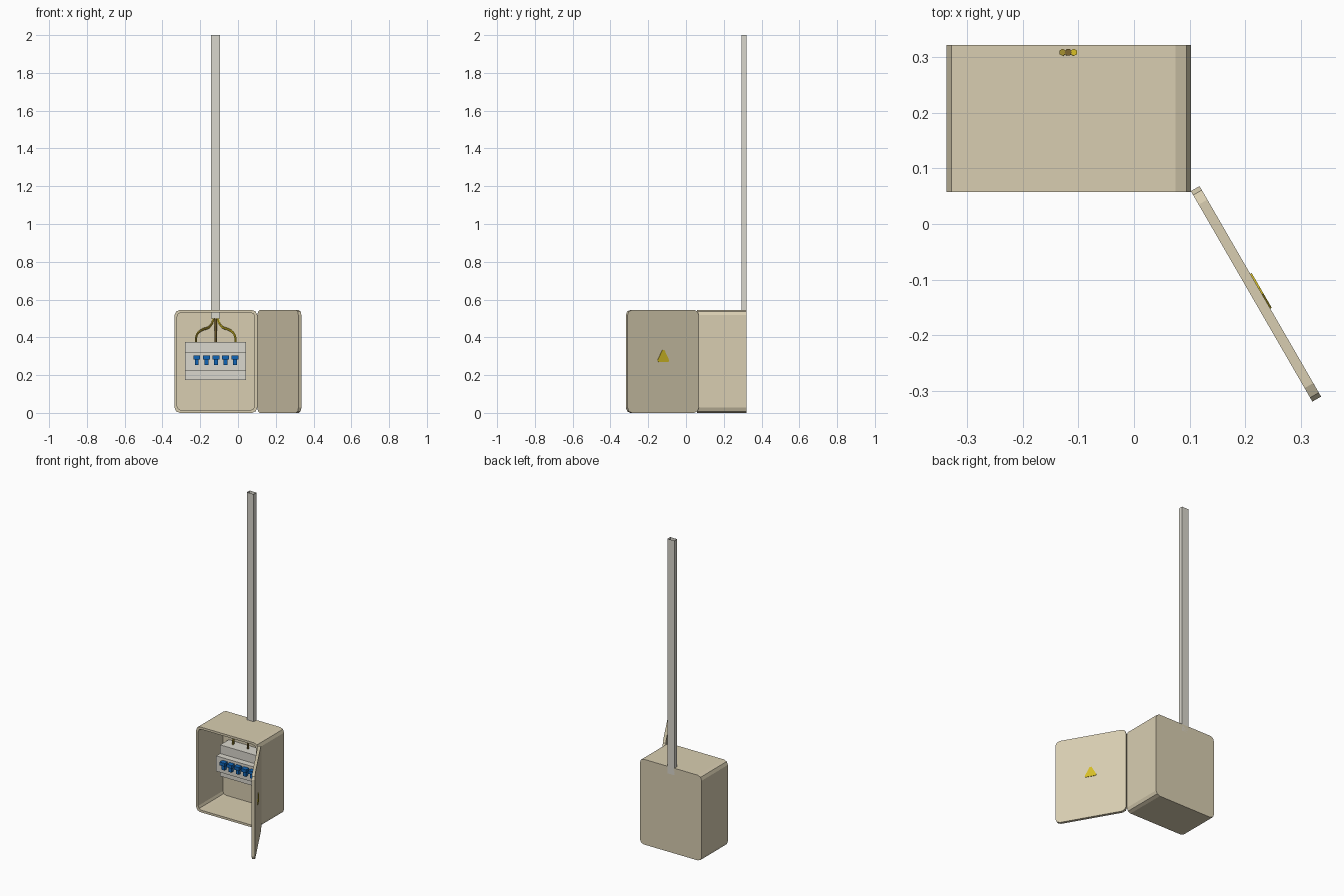
import bpy, bmesh, math
from mathutils import Vector, Matrix

if "Cube" in bpy.data.objects:
    bpy.data.objects.remove(bpy.data.objects["Cube"])


def material(name, rgb):
    m = bpy.data.materials.new(name)
    m.diffuse_color = (*rgb, 1)
    m.use_nodes = True
    m.node_tree.nodes["Principled BSDF"].inputs["Base Color"].default_value = m.diffuse_color
    return m


BEIGE = material("beige_paint", (0.69, 0.615, 0.44))
GREY = material("light_grey_plastic", (0.70, 0.68, 0.61))
BLUE = material("blue_switch", (0.005, 0.13, 0.47))
YELLOW = material("yellow", (0.68, 0.52, 0.02))
BROWN = material("brown_wire", (0.20, 0.13, 0.03))
OCHRE = material("ochre_wire", (0.38, 0.28, 0.03))


def finish(name, bm, mat, recalc=True):
    if recalc:
        bmesh.ops.recalc_face_normals(bm, faces=bm.faces[:])
    me = bpy.data.meshes.new(name)
    bm.to_mesh(me)
    bm.free()
    me.materials.append(mat)
    ob = bpy.data.objects.new(name, me)
    bpy.context.collection.objects.link(ob)
    return ob


def rounded_rect(x0, x1, z0, z1, r, seg=2):
    """Outline points (x, z), with each corner cut into seg pieces."""
    pts = []
    for cx, cz, a0 in ((x1 - r, z1 - r, 0), (x0 + r, z1 - r, 90),
                       (x0 + r, z0 + r, 180), (x1 - r, z0 + r, 270)):
        for i in range(seg + 1):
            a = math.radians(a0 + 90 * i / seg)
            pts.append((cx + r * math.cos(a), cz + r * math.sin(a)))
    return pts


def ring(bm, pts, y):
    return [bm.verts.new((x, y, z)) for x, z in pts]


def bridge(bm, a, b):
    n = len(a)
    for i in range(n):
        bm.faces.new((a[i], a[(i + 1) % n], b[(i + 1) % n], b[i]))


def plate(name, pts, y0, y1, mat, matrix=None):
    """Extrude an x-z outline from y0 to y1."""
    bm = bmesh.new()
    a, b = ring(bm, pts, y0), ring(bm, pts, y1)
    bridge(bm, a, b)
    bm.faces.new(a)
    bm.faces.new(b)
    if matrix:
        bm.transform(matrix)
    return finish(name, bm, mat)


def rect(x0, x1, z0, z1):
    return [(x0, z0), (x1, z0), (x1, z1), (x0, z1)]


# cabinet: rounded shell, open at the front
X0, X1, YF, YB, H, W = -0.336, 0.102, 0.057, 0.321, 0.545, 0.014
outer = rounded_rect(X0, X1, 0, H, 0.028)
inner = rounded_rect(X0 + W, X1 - W, W, H - W, 0.022)
bm = bmesh.new()
loops = [ring(bm, outer, YB), ring(bm, outer, YF),
         ring(bm, inner, YF), ring(bm, inner, YB - W)]
for a, b in zip(loops, loops[1:]):
    bridge(bm, a, b)
bm.faces.new(loops[0])
bm.faces.new(loops[-1])
finish("cabinet", bm, BEIGE)

# door, swung open by 120 degrees; local x runs from hinge to free edge
L, T = 0.436, 0.018
swing = Matrix.Translation((X1, YF + 0.002, 0)) @ Matrix.Rotation(math.radians(-60), 4, 'Z')
plate("door", rounded_rect(0, L, 0, H, 0.028), 0, T, BEIGE, swing)

# warning triangle on the outside of the door
c, s, k = L / 2, 0.036, 0.006
tri = [(c - s + k, 0.27), (c + s - k, 0.27), (c + s, 0.277),
       (c + k, 0.333), (c - k, 0.333), (c - s, 0.277)]
plate("warning_sign", tri, T - 0.001, T + 0.003, YELLOW, swing)

# cable duct: open square tube
bm = bmesh.new()
D = [(-0.142, 0.293), (-0.094, 0.293), (-0.094, YB), (-0.142, YB)]
lo = [bm.verts.new((x, y, 0.50)) for x, y in D]
hi = [bm.verts.new((x, y, 2.0)) for x, y in D]
bridge(bm, lo, hi)
finish("cable_duct", bm, GREY)

# breaker block: stepped profile (y, z) swept along x
profile = [(0.308, 0.175), (0.22, 0.175), (0.22, 0.222), (0.18, 0.222),
           (0.18, 0.32), (0.22, 0.32), (0.22, 0.375), (0.308, 0.375)]
bm = bmesh.new()
ends = [[bm.verts.new((x, y, z)) for y, z in profile] for x in (-0.28, 0.042)]
bridge(bm, *ends)
for e in ends:
    bm.faces.new(e)
finish("breaker_block", bm, GREY)

# five T-shaped switches
for i in range(5):
    x = -0.218 + 0.0505 * i
    plate(f"switch_bar_{i + 1}", rect(x - 0.018, x + 0.018, 0.283, 0.304), 0.15, 0.181, BLUE)
    plate(f"switch_stem_{i + 1}", rect(x - 0.010, x + 0.010, 0.253, 0.283), 0.16, 0.181, BLUE)

# wires from the duct down to the block
MID = -0.118
for name, side, mat in (("left_wire", -1, OCHRE), ("middle_wire", 0, BROWN), ("right_wire", 1, YELLOW)):
    path = [(0.010, 0.308, 0.56), (0.011, 0.306, 0.50), (0.032, 0.295, 0.457),
            (0.075, 0.28, 0.438), (0.099, 0.27, 0.415), (0.105, 0.268, 0.37)]
    cu = bpy.data.curves.new(name, 'CURVE')
    cu.dimensions = '3D'
    cu.bevel_depth = 0.0065
    cu.bevel_resolution = 1
    cu.use_fill_caps = True
    cu.resolution_u = 5
    sp = cu.splines.new('BEZIER')
    sp.bezier_points.add(len(path) - 1)
    for p, (dx, y, z) in zip(sp.bezier_points, path):
        p.co = Vector((MID + side * dx, y, z))
        p.handle_left_type = p.handle_right_type = 'AUTO'
    cu.materials.append(mat)
    ob = bpy.data.objects.new(name, cu)
    bpy.context.collection.objects.link(ob)
    bpy.ops.object.select_all(action='DESELECT')
    ob.select_set(True)
    bpy.context.view_layer.objects.active = ob
    bpy.ops.object.convert(target='MESH')
    bpy.ops.object.shade_smooth_by_angle()
